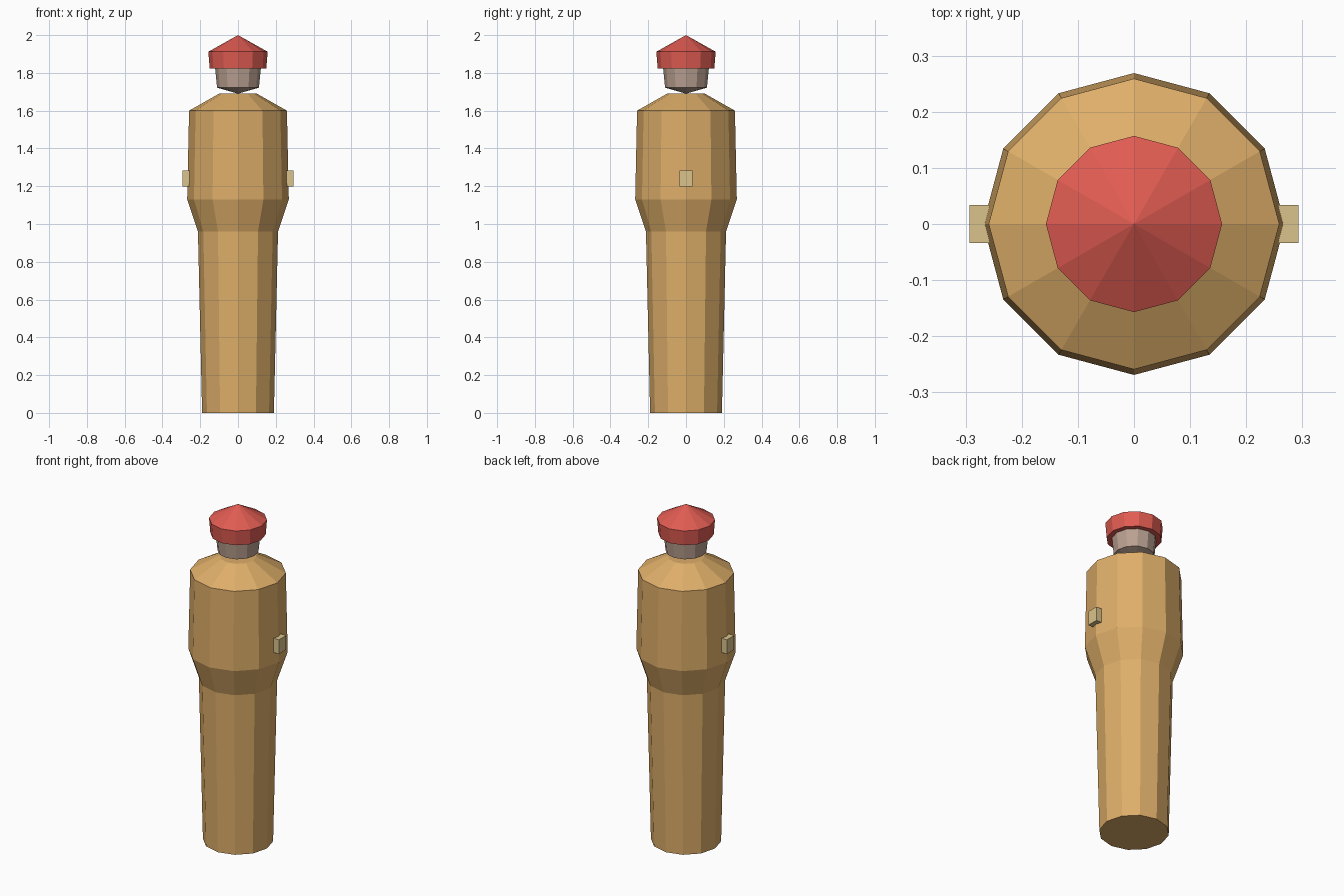
import bpy, bmesh, math

cube = bpy.data.objects.get("Cube")
if cube:
    bpy.data.objects.remove(cube, do_unlink=True)

SIDES = 12


def material(name, rgb):
    """Flat material from 0-255 display values, stored as linear."""
    linear = [((c / 255 + 0.055) / 1.055) ** 2.4 for c in rgb]
    mat = bpy.data.materials.new(name)
    mat.use_nodes = True
    mat.diffuse_color = (*linear, 1)
    bsdf = mat.node_tree.nodes["Principled BSDF"]
    bsdf.inputs["Base Color"].default_value = (*linear, 1)
    bsdf.inputs["Roughness"].default_value = 0.8
    return mat


def finish(name, bm, mat):
    bmesh.ops.recalc_face_normals(bm, faces=bm.faces)
    mesh = bpy.data.meshes.new(name)
    bm.to_mesh(mesh)
    bm.free()
    mesh.materials.append(mat)
    obj = bpy.data.objects.new(name, mesh)
    bpy.context.collection.objects.link(obj)
    return obj


def lathe(name, profile, mat):
    """Turn (radius, height) points about z; radius 0 makes a tip, open ends are capped."""
    bm = bmesh.new()
    rings = []
    for r, z in profile:
        count = SIDES if r else 1
        rings.append([bm.verts.new((r * math.cos(math.tau * i / SIDES),
                                    r * math.sin(math.tau * i / SIDES), z))
                      for i in range(count)])
    for low, high in zip(rings, rings[1:]):
        for i in range(SIDES):
            j = (i + 1) % SIDES
            corners = [low[i % len(low)], low[j % len(low)],
                       high[j % len(high)], high[i % len(high)]]
            bm.faces.new(list(dict.fromkeys(corners)))
    for ring in (rings[0], rings[-1]):
        if len(ring) > 1:
            bm.faces.new(ring)
    return finish(name, bm, mat)


def box(name, low, high, mat):
    bm = bmesh.new()
    bmesh.ops.create_cube(bm, size=1)
    for v in bm.verts:
        v.co = [l + (c + 0.5) * (h - l) for c, l, h in zip(v.co, low, high)]
    return finish(name, bm, mat)


tan = material("tan body", (222, 174, 105))
red = material("red cap", (224, 92, 82))
grey = material("warm grey neck", (186, 161, 145))
sand = material("pale sand lug", (218, 195, 139))

# Tapered lower body flaring into a wider upper section with a sloped shoulder
lathe("body", [(0.19, 0), (0.212, 0.96), (0.269, 1.13),
               (0.259, 1.6), (0.1, 1.69)], tan)

# Neck piece with a shallow pointed underside
lathe("neck", [(0, 1.69), (0.111, 1.722), (0.121, 1.825)], grey)

# Conical cap
lathe("cap", [(0.15, 1.824), (0.157, 1.912), (0, 2.0)], red)

# Small lugs on both sides
for side, x0, x1 in (("left", 0.23, 0.293), ("right", -0.293, -0.23)):
    box(side + "_lug", (x0, -0.034, 1.198), (x1, 0.034, 1.283), sand)
